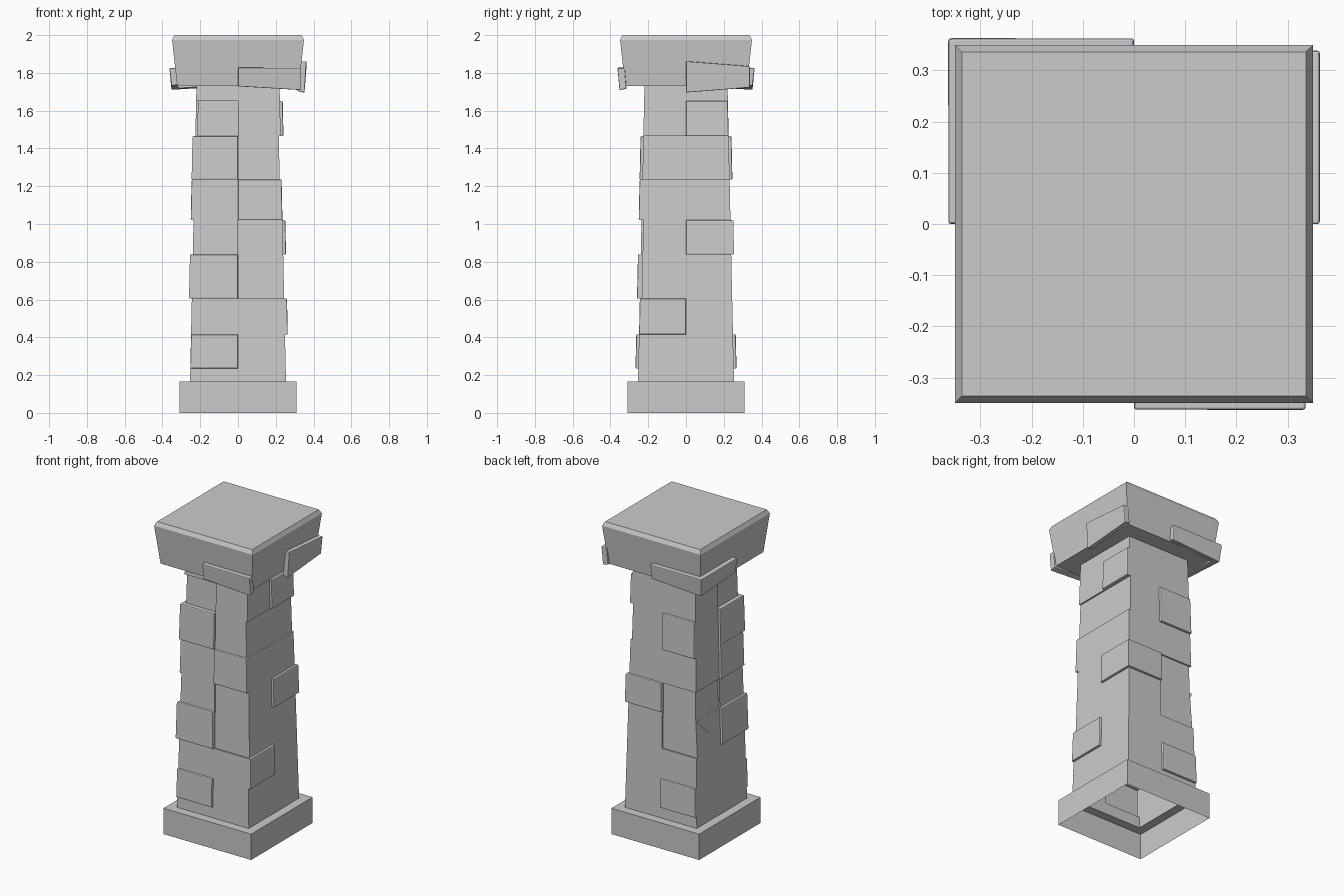
import bpy, bmesh
from mathutils import Vector

if "Cube" in bpy.data.objects:
    bpy.data.objects.remove(bpy.data.objects["Cube"])


def finish(bm, name):
    bmesh.ops.recalc_face_normals(bm, faces=bm.faces[:])
    me = bpy.data.meshes.new(name)
    bm.to_mesh(me)
    bm.free()
    ob = bpy.data.objects.new(name, me)
    bpy.context.collection.objects.link(ob)
    return ob


def add_ring(bm, h, z):
    # square ring: corners and side midpoints, counter-clockwise from front left
    pts = [(-1, -1), (0, -1), (1, -1), (1, 0), (1, 1), (0, 1), (-1, 1), (-1, 0)]
    return [bm.verts.new((x * h, y * h, z)) for x, y in pts]


# one open-bottomed shell: plinth, tapered shaft in courses, flared capital
bm = bmesh.new()
courses = [0.165, 0.235, 0.415, 0.605, 0.838, 1.02, 1.235, 1.465, 1.65, 1.73]
profile = [(0.31, 0.0), (0.31, 0.165)]
profile += [(0.254 - 0.034 * (z - 0.165) / 1.565, z) for z in courses]
profile += [(0.322, 1.73), (0.333, 1.83), (0.349, 1.975), (0.336, 2.0)]
rings = [add_ring(bm, h, z) for h, z in profile]
grid = {}
for r in range(len(rings) - 1):
    a, b = rings[r], rings[r + 1]
    for c in range(8):
        d = (c + 1) % 8
        grid[r - 2, c] = bm.faces.new((a[c], a[d], b[d], b[c]))
bm.faces.new(rings[-1])
bm.normal_update()
rims = []


def push(cells, dist):
    # move a group of stones (course, column) in or out, with side walls
    faces = [grid[k] for k in cells]
    normals = {}
    for (row, col) in cells:
        n = grid[row, col].normal.copy()
        n.z = 0
        n.normalize()
        normals[col // 2] = n
    # columns touching each vertex position decide its offset
    moves = {}
    for (row, col) in cells:
        for v in grid[row, col].verts:
            moves.setdefault(tuple(round(q, 4) for q in v.co), set()).add(col // 2)
    res = bmesh.ops.extrude_face_region(bm, geom=faces)
    new_faces = [g for g in res["geom"] if isinstance(g, bmesh.types.BMFace)]
    new_verts = [g for g in res["geom"] if isinstance(g, bmesh.types.BMVert)]
    old = [f for f in faces if f.is_valid and f not in new_faces]
    if old:
        bmesh.ops.delete(bm, geom=old, context='FACES_ONLY')
    rim = {e for f in new_faces for e in f.edges
           if sum(g in new_faces for g in e.link_faces) == 1}
    for v in new_verts:
        key = tuple(round(q, 4) for q in v.co)
        v.co += sum((normals[s] for s in moves[key]), Vector()) * dist
    if dist > 0:
        rims.extend(rim)
        return
    # recess at a corner: trim the neighbouring side back to the new corner
    walls = {f for e in rim for f in e.link_faces if f not in new_faces}
    trim = set()
    for w in walls:
        for e in w.edges:
            p, q = e.verts
            if (p in new_verts or q in new_verts or len(e.link_faces) != 2
                    or abs(p.co.z - q.co.z) < 0.05):
                continue
            m = (p.co + q.co) / 2
            if abs(abs(m.x) - abs(m.y)) < 0.001:
                trim.add(e)
    if trim:
        bmesh.ops.dissolve_edges(bm, edges=list(trim), use_verts=False)


# columns: 0-1 front, 2-3 right, 4-5 back, 6-7 left
for cells in ([(3, 1), (4, 1)],
              [(6, 2), (6, 3)],
              [(3, 5), (4, 5), (4, 6)],
              [(7, 0), (7, 7)]):
    push(cells, -0.01)
for cells in ([(1, 0)], [(1, 5)], [(2, 2)], [(3, 0), (3, 7)], [(4, 3), (4, 4)],
              [(5, 1)], [(5, 7)], [(6, 0), (6, 7)], [(6, 5)], [(7, 3)]):
    push(cells, 0.015)
bmesh.ops.bevel(bm, geom=[e for e in rims if e.is_valid], offset=0.006,
                segments=2, profile=0.5, affect='EDGES', clamp_overlap=True)
finish(bm, "stone_column")


def lip_stone(name, path):
    # tilted slab on the capital; path points: x, y direction, bottom z, top z
    bm = bmesh.new()
    loops = []
    for x, y, zb, zt in path:
        s = [(x * k, y * k, z) for k, z in
             ((0.315, zb + 0.008), (0.352, zb), (0.363, zt), (0.325, zt))]
        loops.append([bm.verts.new(p) for p in s])
    for a, b in zip(loops, loops[1:]):
        for i in range(4):
            j = (i + 1) % 4
            bm.faces.new((a[i], a[j], b[j], b[i]))
    bm.faces.new(loops[0])
    bm.faces.new(loops[-1])
    # the end caps sit flush on the capital wall
    for loop, (x, y, _, _) in zip(loops, path):
        for v in loop:
            if abs(x) != abs(y):
                if abs(x) < abs(y):
                    v.co.x = x * 0.36
                else:
                    v.co.y = y * 0.36
    bmesh.ops.bevel(bm, geom=bm.edges[:], offset=0.005, segments=2,
                    profile=0.5, affect='EDGES', clamp_overlap=True)
    finish(bm, name)


lip_stone("capital_stone_front", [(0, -1, 1.728, 1.828), (0.93, -1, 1.708, 1.826)])
lip_stone("capital_stone_right", [(1, 0, 1.695, 1.862), (1, 0.94, 1.722, 1.835)])
lip_stone("capital_stone_back_left",
          [(0, 1, 1.73, 1.825), (-1, 1, 1.71, 1.825), (-1, 0, 1.73, 1.825)])
